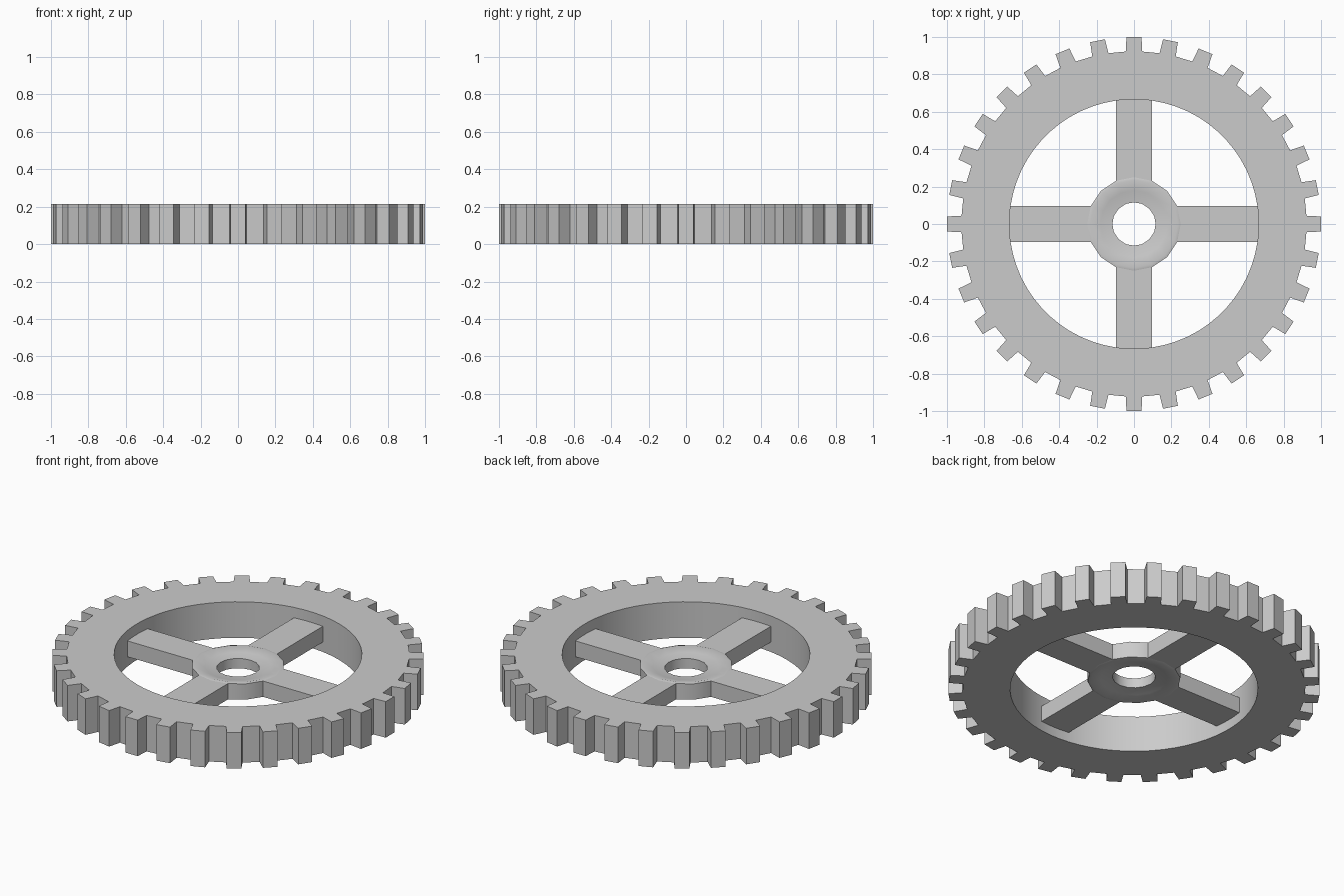
import bpy, bmesh, math

if "Cube" in bpy.data.objects:
    bpy.data.objects.remove(bpy.data.objects["Cube"])

TEETH = 32
HEIGHT = 0.214
Z_LOW, Z_HIGH = 0.058, 0.152   # spoke thickness, centred in the rim


def finish(bm, name, smooth=None):
    bmesh.ops.recalc_face_normals(bm, faces=bm.faces)
    mesh = bpy.data.meshes.new(name)
    bm.to_mesh(mesh)
    bm.free()
    obj = bpy.data.objects.new(name, mesh)
    bpy.context.collection.objects.link(obj)
    if smooth:
        bpy.ops.object.select_all(action='DESELECT')
        obj.select_set(True)
        bpy.context.view_layer.objects.active = obj
        bpy.ops.object.shade_smooth_by_angle(angle=math.radians(smooth))
    return obj


def polar(r, a):
    return r * math.cos(a), r * math.sin(a)


# Toothed rim: gear outline outside, plain circle inside, extruded upward
def toothed_rim():
    step = math.tau / TEETH
    root, tip = math.radians(2.75), math.radians(2.3)
    outer, inner = [], []
    for i in range(TEETH):
        a = i * step
        for r, off in ((0.923, -root), (1.0, -tip), (1.0, tip), (0.923, root)):
            outer.append(polar(r, a + off))
        for off in (-0.25, 0.25):
            inner.append(polar(0.667, a + off * step))
    bm = bmesh.new()
    edges = []
    for loop in (outer, inner):
        vs = [bm.verts.new((x, y, 0)) for x, y in loop]
        edges += [bm.edges.new((vs[k - 1], vs[k])) for k in range(len(vs))]
    bmesh.ops.triangle_fill(bm, edges=edges, use_beauty=True)
    ext = bmesh.ops.extrude_face_region(bm, geom=bm.faces[:], use_keep_orig=True)
    top = [g for g in ext['geom'] if isinstance(g, bmesh.types.BMVert)]
    bmesh.ops.translate(bm, verts=top, vec=(0, 0, HEIGHT))
    finish(bm, "toothed_rim", 8)


# Hub: dished section swept around the axle hole
def hub():
    sides = 16
    section = [(0.25, Z_LOW), (0.25, Z_HIGH), (0.235, Z_HIGH + 0.004),
               (0.18, 0.142), (0.116, 0.134),
               (0.116, 0.076), (0.18, 0.068), (0.235, Z_LOW - 0.004)]
    bm = bmesh.new()
    rings = []
    for i in range(sides):
        a = math.tau * i / sides
        rings.append([bm.verts.new((*polar(r, a), z)) for r, z in section])
    n = len(section)
    for i in range(sides):
        p, q = rings[i - 1], rings[i]
        for k in range(n):
            bm.faces.new((p[k - 1], q[k - 1], q[k], p[k]))
    finish(bm, "hub", 30)


# Four spokes between hub and rim
def spoke(index):
    bm = bmesh.new()
    bmesh.ops.create_cube(bm, size=1)
    x0, x1 = 0.225, 0.675
    for v in bm.verts:
        x = x0 if v.co.x < 0 else x1
        v.co = (x, math.copysign(0.095, v.co.y), Z_LOW if v.co.z < 0 else Z_HIGH)
    obj = finish(bm, f"spoke_{index + 1}")
    obj.rotation_euler.z = index * math.pi / 2


toothed_rim()
hub()
for i in range(4):
    spoke(i)
